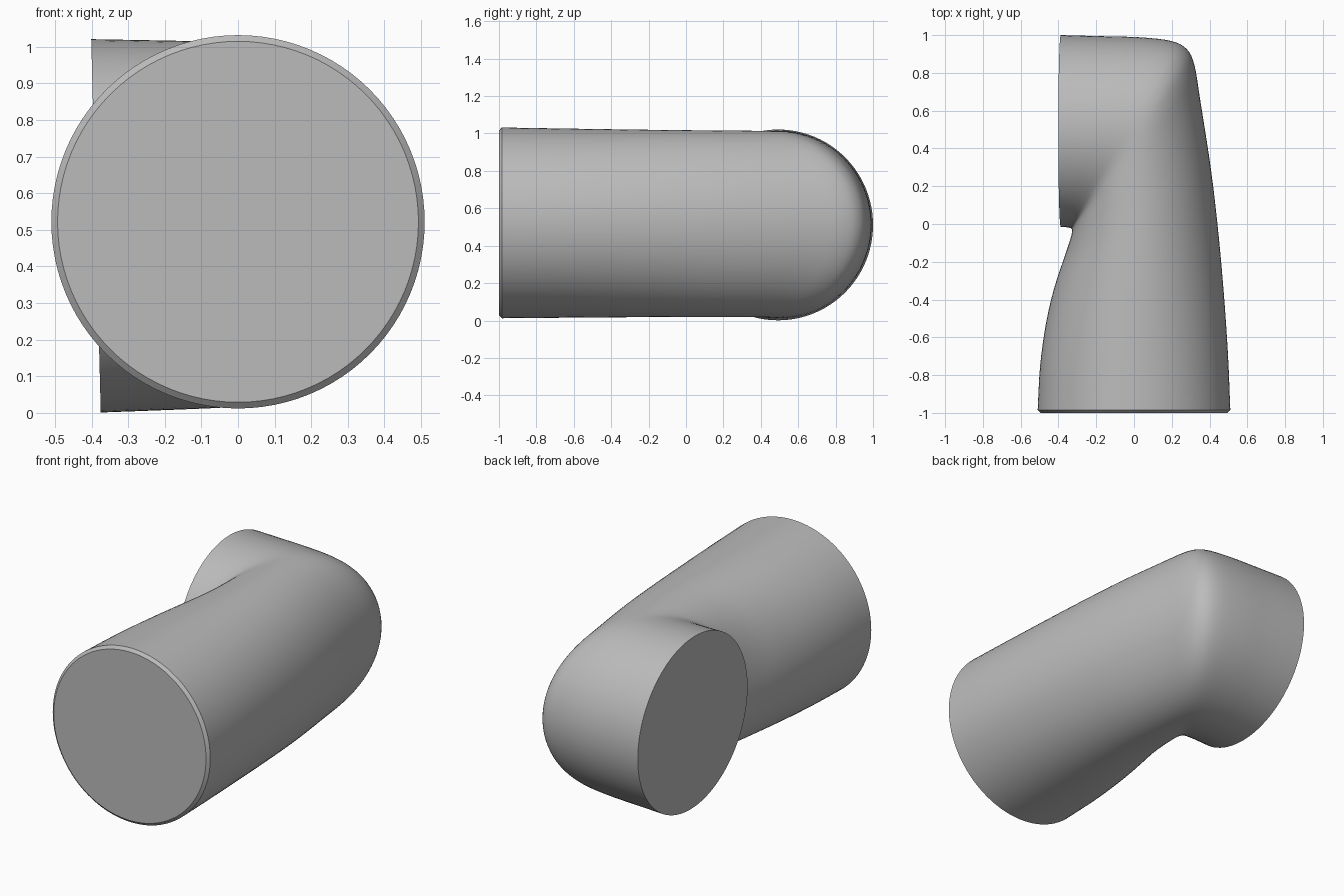
import bpy, bmesh, math
from mathutils import Vector

cube = bpy.data.objects.get("Cube")
if cube:
    bpy.data.objects.remove(cube)

SIDES = 96
STEPS = 4

# Plain grey plastic
grey = bpy.data.materials.new("plain_grey")
grey.use_nodes = True
colour = (0.5, 0.5, 0.5, 1)
grey.diffuse_color = colour
grey.node_tree.nodes["Principled BSDF"].inputs["Base Color"].default_value = colour

# Inner and outer edge of the bend in plan: inner x, inner y, outer x, outer y
stations = [
    (-0.51, -0.985, 0.51, -0.985),
    (-0.497, -0.75, 0.498, -0.7),
    (-0.465, -0.52, 0.478, -0.4),
    (-0.42, -0.33, 0.45, -0.08),
    (-0.37, -0.18, 0.41, 0.27),
    (-0.337, -0.08, 0.35, 0.66),
    (-0.328, -0.04, 0.32, 0.84),
    (-0.33, -0.025, 0.28, 0.925),
    (-0.337, -0.021, 0.2, 0.968),
    (-0.352, -0.018, 0.04, 0.988),
    (-0.37, -0.016, -0.16, 0.994),
    (-0.388, -0.015, -0.388, 1.0),
]


def spline(a, b, c, d, t):
    return 0.5 * (2 * b + (c - a) * t + (2 * a - 5 * b + 4 * c - d) * t * t
                  + (3 * b - a - 3 * c + d) * t ** 3)


def smooth_path(points):
    pts = [Vector(p) for p in points]
    pts = [2 * pts[0] - pts[1]] + pts + [2 * pts[-1] - pts[-2]]
    path = []
    for i in range(1, len(pts) - 2):
        path += [spline(*pts[i - 1:i + 3], s / STEPS) for s in range(STEPS)]
    return path + [pts[-2]]


def add_ring(bm, station, height, radius, tilt=0.0):
    inner, outer = Vector(station[:2]), Vector(station[2:])
    middle, half = (inner + outer) / 2, (outer - inner) / 2
    ring = []
    for i in range(SIDES):
        a = math.tau * i / SIDES
        p = middle + half * math.cos(a)
        ring.append(bm.verts.new((p.x - tilt * math.sin(a), p.y,
                                  height + radius * math.sin(a))))
    return ring


# Elbow pipe lofted through the stations, with a chamfered front rim
bm = bmesh.new()
rings = [add_ring(bm, (-0.493, -1, 0.493, -1), 0.522, 0.493)]
path = smooth_path(stations)
for i, station in enumerate(path):
    t = i / (len(path) - 1)
    rings.append(add_ring(bm, station, 0.522 - 0.011 * t,
                          0.51 - 0.012 * math.sin(math.pi * t), 0.013 * t ** 4))
for a, b in zip(rings, rings[1:]):
    for i in range(SIDES):
        j = (i + 1) % SIDES
        bm.faces.new((a[i], a[j], b[j], b[i]))

# Flat end caps
bm.faces.new(rings[0])
bm.faces.new(rings[-1])
bmesh.ops.recalc_face_normals(bm, faces=bm.faces[:])

mesh = bpy.data.meshes.new("elbow_pipe")
bm.to_mesh(mesh)
bm.free()
mesh.materials.append(grey)
pipe = bpy.data.objects.new("elbow_pipe", mesh)
bpy.context.collection.objects.link(pipe)
bpy.ops.object.select_all(action="DESELECT")
pipe.select_set(True)
bpy.context.view_layer.objects.active = pipe
bpy.ops.object.shade_smooth_by_angle(angle=math.radians(35))
